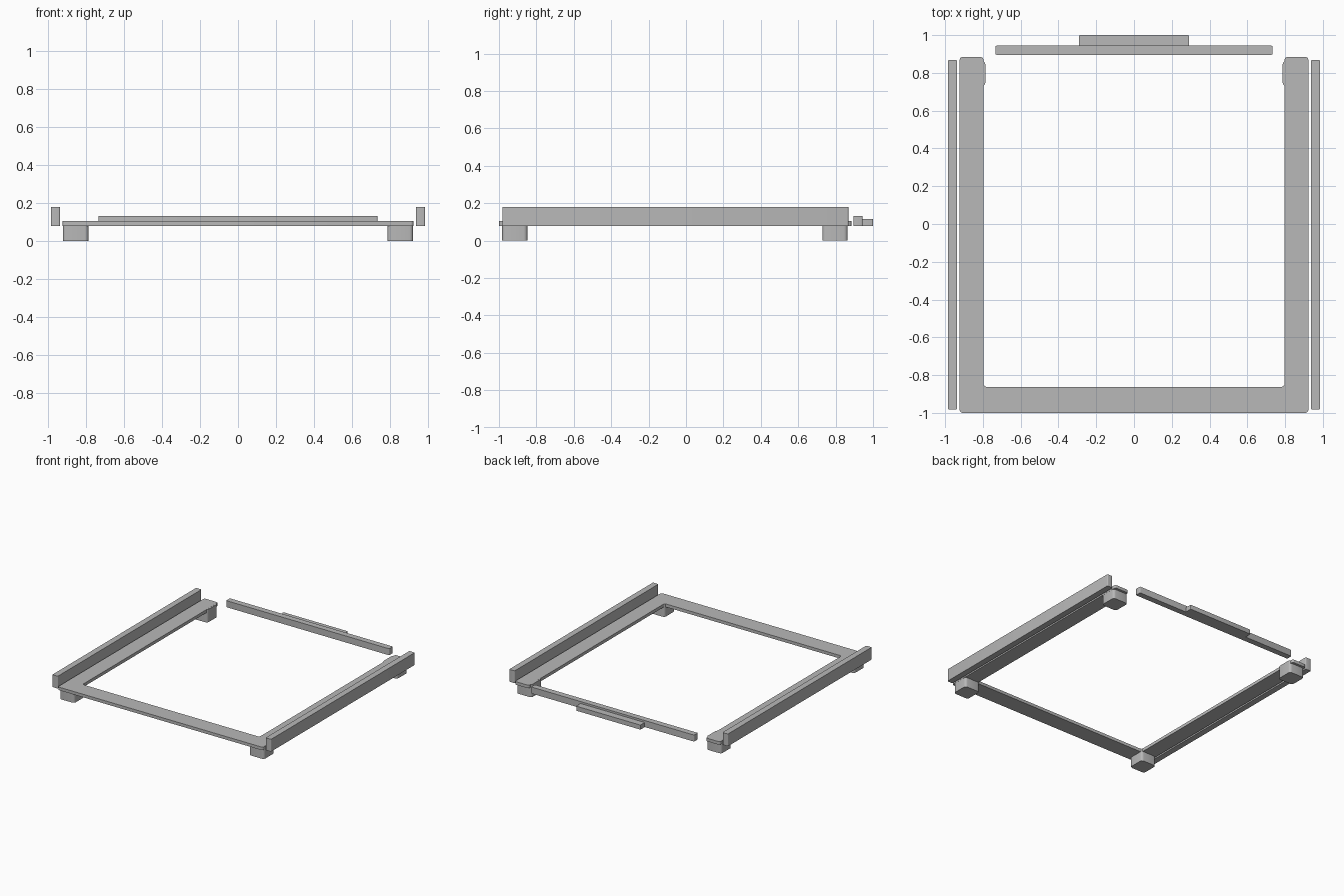
import bpy
import bmesh

cube = bpy.data.objects.get("Cube")
if cube:
    bpy.data.objects.remove(cube, do_unlink=True)

grey = bpy.data.materials.new("plain_grey")
grey.use_nodes = True
colour = (0.48, 0.48, 0.48, 1)
grey.diffuse_color = colour
grey.node_tree.nodes["Principled BSDF"].inputs["Base Color"].default_value = colour


def slab(name, outline, bottom, top, radius):
    """Extrude a plan outline upward and round its vertical corners."""
    bm = bmesh.new()
    face = bm.faces.new([bm.verts.new((x, y, bottom)) for x, y in outline])
    raised = bmesh.ops.extrude_face_region(bm, geom=[face])["geom"]
    for v in raised:
        if isinstance(v, bmesh.types.BMVert):
            v.co.z = top
    uprights = [e for e in bm.edges
                if abs(e.verts[0].co.z - e.verts[1].co.z) > 0.001]
    bmesh.ops.bevel(bm, geom=uprights, offset=radius, segments=4,
                    profile=0.5, affect='EDGES')
    bmesh.ops.recalc_face_normals(bm, faces=bm.faces)
    mesh = bpy.data.meshes.new(name)
    bm.to_mesh(mesh)
    bm.free()
    mesh.materials.append(grey)
    obj = bpy.data.objects.new(name, mesh)
    bpy.context.collection.objects.link(obj)
    bpy.ops.object.select_all(action='DESELECT')
    obj.select_set(True)
    bpy.context.view_layer.objects.active = obj
    bpy.ops.object.shade_smooth_by_angle()
    return obj


def box(x0, x1, y0, y1):
    return [(x0, y0), (x1, y0), (x1, y1), (x0, y1)]


# U-shaped flat frame, open at the back
half = [(0.923, -1.0), (0.923, 0.884), (0.797, 0.884), (0.797, -0.862)]
slab("base_frame", half + [(-x, y) for x, y in reversed(half)], 0.079, 0.104, 0.015)

for side, s in (("left", 1), ("right", -1)):
    # Upright guard beside each rail
    slab(side + "_side_rail", box(s * 0.936, s * 0.985, -0.982, 0.868), 0.079, 0.179, 0.007)
    # Corner feet, reaching up through the frame
    for end, y in (("front", -0.983), ("back", 0.729)):
        slab(f"{end}_{side}_foot", box(s * 0.787, s * 0.922, y, y + 0.135), 0, 0.1035, 0.02)

# Separate back bar with its handle
slab("back_bar", box(-0.734, 0.734, 0.896, 0.944), 0.079, 0.132, 0.007)
slab("back_handle", box(-0.29, 0.29, 0.942, 1.0), 0.079, 0.116, 0.005)
